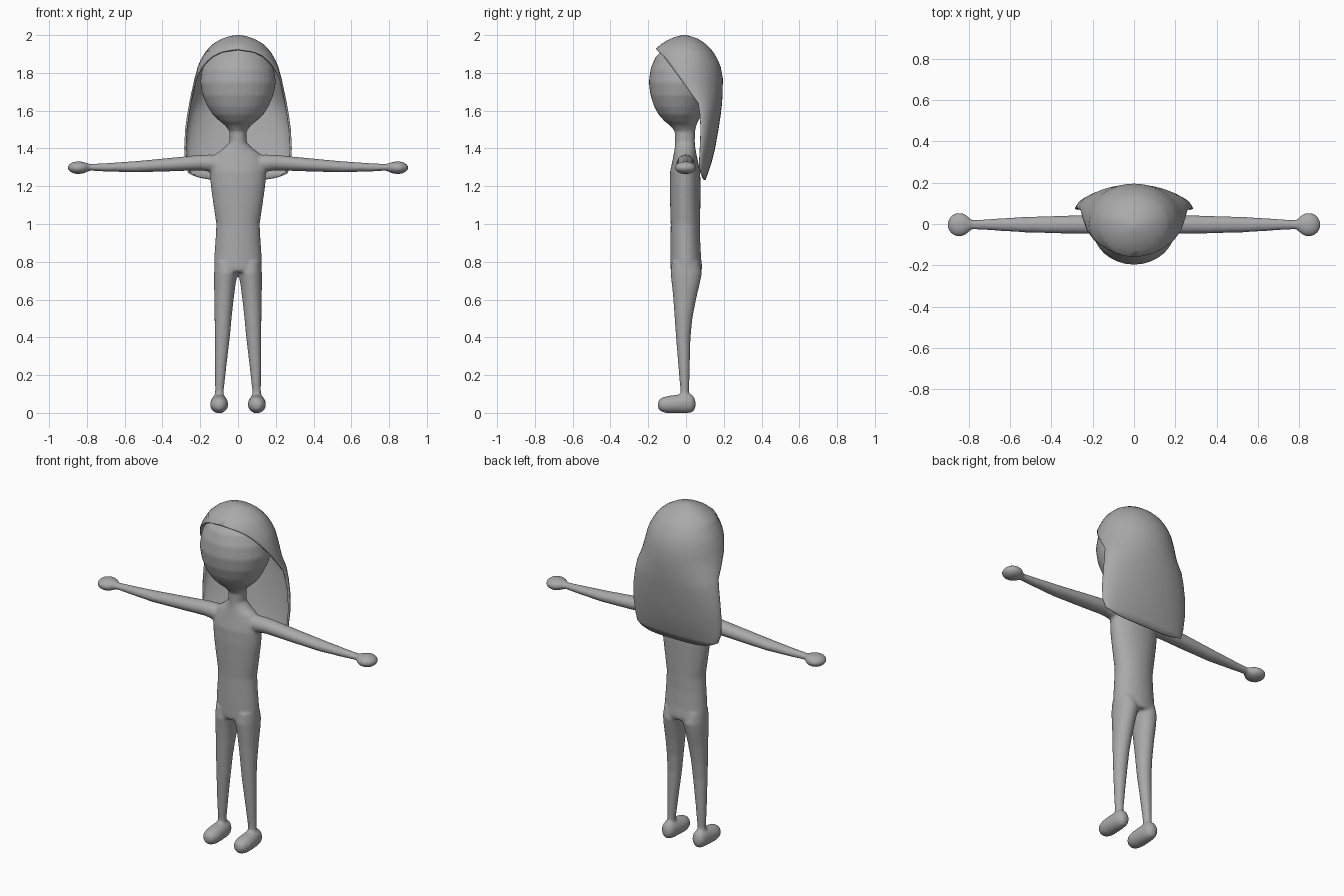
import bpy, bmesh, math

grey = bpy.data.materials.new("plain grey")
grey.diffuse_color = (0.4, 0.4, 0.4, 1)


def loft(bm, rings):
    """Closed tube through rings of equal length, capped at both ends."""
    rows = [[bm.verts.new(p) for p in ring] for ring in rings]
    n = len(rows[0])
    for a, b in zip(rows, rows[1:]):
        for j in range(n):
            k = (j + 1) % n
            bm.faces.new((a[j], a[k], b[k], b[j]))
    bm.faces.new(rows[0][::-1])
    bm.faces.new(rows[-1])


def circle(n=32):
    return [(math.cos(2 * math.pi * i / n), math.sin(2 * math.pi * i / n)) for i in range(n)]


def z_ring(z, cx, rx, front, back):
    cy, ry = (front + back) / 2, (back - front) / 2
    return [(cx + rx * c, cy + ry * s, z) for c, s in circle()]


def finish(bm, name):
    me = bpy.data.meshes.new(name)
    bm.to_mesh(me)
    bm.free()
    ob = bpy.data.objects.new(name, me)
    bpy.context.collection.objects.link(ob)
    me.materials.append(grey)
    for p in me.polygons:
        p.use_smooth = True
    return ob


# Torso, neck and head: z, half width, front y, back y
trunk = [
    (0.745, 0.118, -0.078, 0.080), (0.77, 0.127, -0.083, 0.086), (0.82, 0.126, -0.083, 0.080),
    (0.92, 0.119, -0.082, 0.075), (1.00, 0.115, -0.081, 0.075), (1.10, 0.130, -0.084, 0.076),
    (1.20, 0.144, -0.086, 0.077), (1.28, 0.149, -0.084, 0.075), (1.33, 0.143, -0.073, 0.064),
    (1.37, 0.120, -0.065, 0.055), (1.40, 0.078, -0.060, 0.050), (1.43, 0.047, -0.058, 0.047),
    (1.49, 0.045, -0.060, 0.048), (1.52, 0.066, -0.083, 0.054), (1.545, 0.098, -0.115, 0.065),
    (1.58, 0.135, -0.146, 0.085), (1.62, 0.160, -0.168, 0.105), (1.68, 0.187, -0.188, 0.135),
    (1.75, 0.201, -0.197, 0.155), (1.82, 0.191, -0.188, 0.155), (1.88, 0.163, -0.164, 0.140),
    (1.93, 0.115, -0.118, 0.100), (1.97, 0.045, -0.045, 0.040),
]
# Leg: z, centre x, half width, front y, back y
leg = [
    (0.80, 0.066, 0.056, -0.075, 0.070), (0.74, 0.064, 0.063, -0.082, 0.084),
    (0.68, 0.070, 0.057, -0.075, 0.072), (0.60, 0.074, 0.051, -0.067, 0.053),
    (0.50, 0.079, 0.045, -0.060, 0.034), (0.40, 0.083, 0.040, -0.053, 0.024),
    (0.25, 0.092, 0.031, -0.041, 0.020), (0.12, 0.098, 0.023, -0.030, 0.017),
    (0.06, 0.100, 0.023, -0.030, 0.017),
]
# Arm and hand: x, centre z, half depth, half height
arm = [
    (0.08, 1.315, 0.045, 0.040), (0.14, 1.322, 0.047, 0.046), (0.20, 1.325, 0.045, 0.041),
    (0.35, 1.315, 0.043, 0.036), (0.54, 1.303, 0.037, 0.030), (0.70, 1.300, 0.027, 0.022),
    (0.785, 1.300, 0.022, 0.018), (0.80, 1.299, 0.037, 0.024), (0.82, 1.298, 0.052, 0.031),
    (0.845, 1.298, 0.058, 0.034), (0.87, 1.298, 0.053, 0.031), (0.89, 1.298, 0.037, 0.021),
    (0.903, 1.298, 0.010, 0.006),
]
# Foot: y, half width, bottom z, top z
foot = [
    (-0.150, 0.010, 0.035, 0.050), (-0.143, 0.026, 0.016, 0.070), (-0.125, 0.040, 0.004, 0.082),
    (-0.095, 0.048, -0.002, 0.090), (-0.050, 0.047, -0.002, 0.096), (0.000, 0.043, -0.002, 0.102),
    (0.030, 0.037, 0.002, 0.098), (0.045, 0.024, 0.015, 0.080), (0.051, 0.009, 0.035, 0.055),
]

bm = bmesh.new()
loft(bm, [z_ring(z, 0, w, f, b) for z, w, f, b in trunk])
for side in (-1, 1):
    loft(bm, [z_ring(z, side * cx, w, f, b) for z, cx, w, f, b in leg])
    loft(bm, [[(side * x, -0.003 + ry * c, cz + rz * s) for c, s in circle()]
              for x, cz, ry, rz in arm])
    loft(bm, [[(side * 0.1 + w * c, y, (lo + hi) / 2 + (hi - lo) / 2 * s) for c, s in circle()]
              for y, w, lo, hi in foot])
# every tube must face outward before the parts are fused
bmesh.ops.recalc_face_normals(bm, faces=bm.faces)
body = finish(bm, "body")
fuse = body.modifiers.new("fuse", 'REMESH')
fuse.mode = 'VOXEL'
fuse.voxel_size = 0.008
fuse.use_smooth_shade = True
soft = body.modifiers.new("soften", 'SMOOTH')
soft.factor = 0.5
soft.iterations = 5

# Long hair, bottom to crown: z, half width, centre y, front reach, back reach, wrap angle
hair_rows = [
    (1.232, 0.240, 0.085, 0, 0.018, 0), (1.270, 0.264, 0.075, 0, 0.042, 0),
    (1.320, 0.279, 0.070, 0, 0.064, 0), (1.400, 0.285, 0.074, 0, 0.080, 0),
    (1.500, 0.280, 0.078, 0, 0.094, 0), (1.580, 0.269, 0.074, 0, 0.110, 0),
    (1.640, 0.258, 0.065, 0, 0.126, 0), (1.700, 0.246, 0.020, 0, 0.174, 0),
    (1.770, 0.231, 0.000, 0.195, 0.195, 9), (1.830, 0.215, 0.000, 0.185, 0.184, 24),
    (1.865, 0.200, 0.000, 0.180, 0.170, 34), (1.890, 0.186, 0.000, 0.175, 0.157, 44),
    (1.912, 0.172, 0.000, 0.168, 0.143, 60), (1.928, 0.160, 0.000, 0.160, 0.130, 90),
    (1.955, 0.130, 0.000, 0.128, 0.102, 90), (1.980, 0.088, 0.000, 0.085, 0.066, 90),
    (1.994, 0.045, -0.005, 0.040, 0.030, 90), (2.000, 0.012, -0.008, 0.012, 0.010, 90),
]
N = 40
bm = bmesh.new()
rows = []
for i, (z, w, c, f, b, wrap) in enumerate(hair_rows):
    t0 = math.radians(wrap)
    row = []
    for j in range(N + 1):
        t = -t0 + (math.pi + 2 * t0) * j / N
        s = math.sin(t)
        lift = 0.026 * math.cos(t) ** 4 if i == 0 else 0
        row.append(bm.verts.new((w * math.cos(t), c + (b if s > 0 else f) * s, z + lift)))
    rows.append(row)
for a, b in zip(rows, rows[1:]):
    for j in range(N):
        bm.faces.new((a[j], a[j + 1], b[j + 1], b[j]))
bm.faces.new(rows[-1][:-1])
bmesh.ops.remove_doubles(bm, verts=bm.verts, dist=0.0002)
hair = finish(bm, "hair")
shell = hair.modifiers.new("thickness", 'SOLIDIFY')
shell.thickness = 0.01
shell.offset = -1
